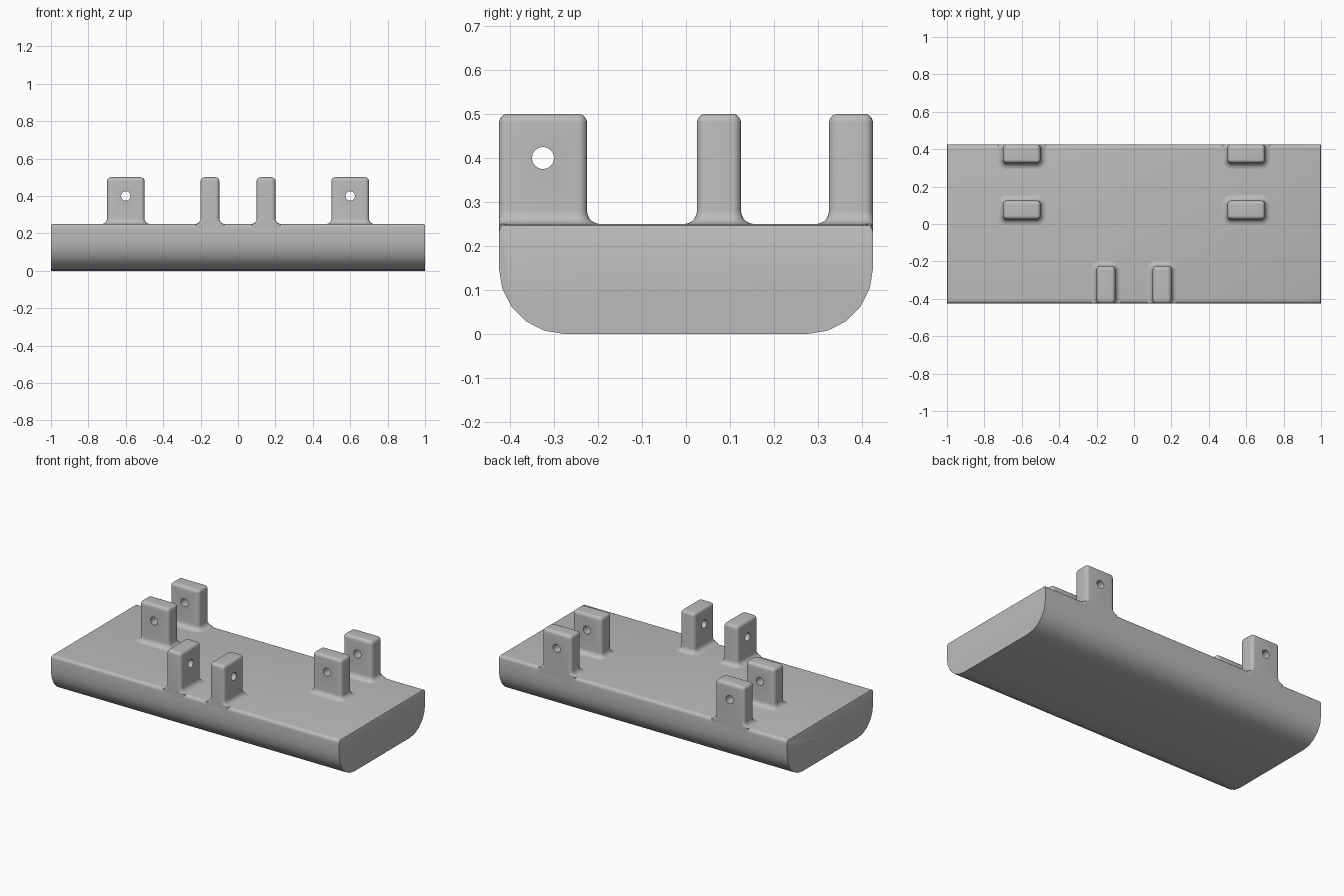
import bpy, bmesh, math
from mathutils import Matrix

if "Cube" in bpy.data.objects:
    bpy.data.objects.remove(bpy.data.objects["Cube"], do_unlink=True)

HALF_Y, DECK, TOP = 0.425, 0.25, 0.5
HOLE_Z, HOLE_R = 0.4, 0.025
FILLET, ROUND, STEPS = 0.03, 0.02, 5

grey = bpy.data.materials.new("plain grey")
grey.use_nodes = True
colour = (0.5, 0.5, 0.5, 1)
grey.diffuse_color = colour
grey.node_tree.nodes["Principled BSDF"].inputs["Base Color"].default_value = colour


def finish(bm, name):
    bmesh.ops.recalc_face_normals(bm, faces=bm.faces[:])
    mesh = bpy.data.meshes.new(name)
    bm.to_mesh(mesh)
    bm.free()
    mesh.materials.append(grey)
    obj = bpy.data.objects.new(name, mesh)
    bpy.context.collection.objects.link(obj)
    return obj


def smooth(obj):
    bpy.ops.object.select_all(action="DESELECT")
    obj.select_set(True)
    bpy.context.view_layer.objects.active = obj
    bpy.ops.object.shade_smooth_by_angle(angle=math.radians(35))


def arc(cy, cz, r, start, steps=STEPS):
    angles = [start + math.pi / 2 * i / steps for i in range(steps + 1)]
    return [(cy + r * math.cos(a), cz + r * math.sin(a)) for a in angles]


def loft(bm, rings):
    loops = [[bm.verts.new(p) for p in ring] for ring in rings]
    for a, b in zip(loops, loops[1:]):
        for i in range(len(a)):
            j = (i + 1) % len(a)
            bm.faces.new((a[i], a[j], b[j], b[i]))
    bm.faces.new(loops[0])
    bm.faces.new(loops[-1])


# Base block: rounded lower corners, softly rounded top edges
def make_base():
    big, small = 0.15, 0.02
    quarter = math.pi / 2
    profile = (arc(HALF_Y - small, DECK - small, small, 0)
               + arc(small - HALF_Y, DECK - small, small, quarter)
               + arc(big - HALF_Y, big, big, 2 * quarter)
               + arc(HALF_Y - big, big, big, 3 * quarter))
    # end caps: the deck edge rolls over slightly
    rings = []
    for x, drop in ((-1, 0.01), (-0.997, 0.003), (-0.99, 0),
                    (0.99, 0), (0.997, 0.003), (1, 0.01)):
        rings.append([(x, y, min(z, DECK - drop)) for y, z in profile])
    bm = bmesh.new()
    loft(bm, rings)
    smooth(finish(bm, "base_block"))


# Lug: upright plate with filleted foot, rounded edges and a pin hole
def make_lug(name, cx, cy, sx, sy):
    levels = [(DECK - 0.03, FILLET)]
    for i in range(STEPS + 1):
        a = math.pi / 2 * i / STEPS
        levels.append((DECK + FILLET * (1 - math.cos(a)), FILLET * (1 - math.sin(a))))
    for i in range(STEPS + 1):
        a = math.pi / 2 * i / STEPS
        levels.append((TOP - ROUND * (1 - math.sin(a)), -ROUND * 0.95 * (1 - math.cos(a))))
    rings = []
    for z, grow in levels:
        ring = []
        for k, (ux, uy) in enumerate(((1, 1), (-1, 1), (-1, -1), (1, -1))):
            for x, y in arc(cx + ux * (sx / 2 - ROUND), cy + uy * (sy / 2 - ROUND),
                            ROUND + grow, k * math.pi / 2):
                ring.append((x, max(-HALF_Y, min(HALF_Y, y)), z))
        rings.append(ring)
    bm = bmesh.new()
    loft(bm, rings)
    lug = finish(bm, name)

    # pin hole runs through the thin direction
    axis = "Y" if sx < sy else "X"
    bm = bmesh.new()
    bmesh.ops.create_cone(
        bm, cap_ends=True, segments=24, radius1=HOLE_R, radius2=HOLE_R, depth=0.4,
        matrix=Matrix.Translation((cx, cy, HOLE_Z)) @ Matrix.Rotation(math.pi / 2, 4, axis))
    cutter = finish(bm, name + "_cutter")
    cut = lug.modifiers.new("pin hole", "BOOLEAN")
    cut.operation = "DIFFERENCE"
    cut.solver = "EXACT"
    cut.object = cutter
    bpy.ops.object.select_all(action="DESELECT")
    bpy.context.view_layer.objects.active = lug
    lug.select_set(True)
    bpy.ops.object.modifier_apply(modifier=cut.name)
    bpy.data.objects.remove(cutter, do_unlink=True)
    smooth(lug)


make_base()
for side, s in (("left", 1), ("right", -1)):
    make_lug("front_lug_" + side, s * 0.15, -0.325, 0.1, 0.2)
    make_lug("middle_lug_" + side, s * 0.6, 0.075, 0.2, 0.1)
    make_lug("back_lug_" + side, s * 0.6, 0.375, 0.2, 0.1)
